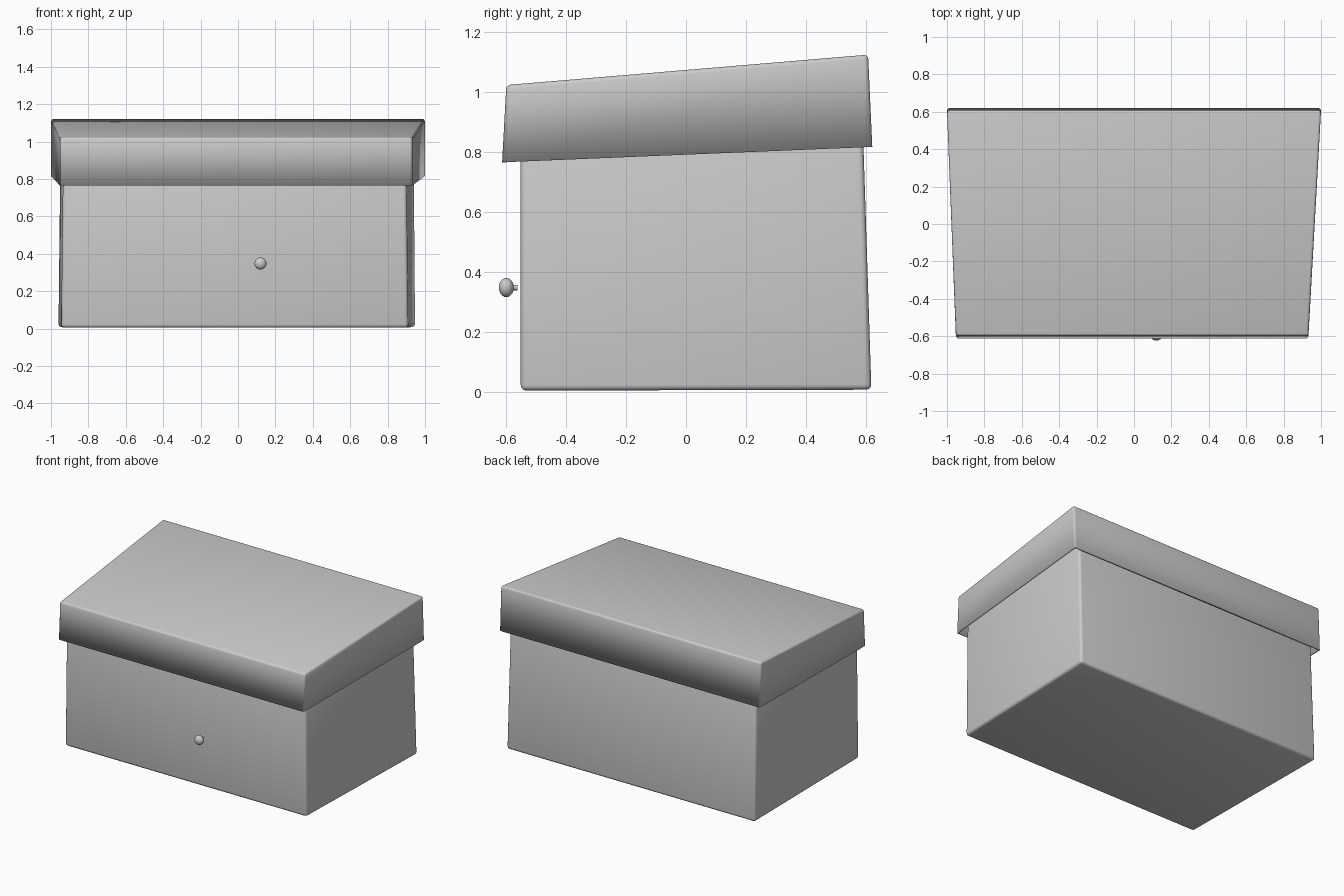
import bpy, bmesh, math

if "Cube" in bpy.data.objects:
    bpy.data.objects.remove(bpy.data.objects["Cube"])


def finish(obj):
    bpy.ops.object.select_all(action='DESELECT')
    obj.select_set(True)
    bpy.context.view_layer.objects.active = obj
    bpy.ops.object.shade_smooth_by_angle(angle=math.radians(40))


def tapered_box(name, front_bottom, back_bottom, back_top, front_top, bevel, wall=0):
    """Each rail is (x_left, x_right, y, z); wall > 0 leaves the underside open."""
    bm = bmesh.new()
    rails = [[bm.verts.new((x, y, z)) for x in (x0, x1)]
             for x0, x1, y, z in (front_bottom, back_bottom, back_top, front_top)]
    for i in range(4):
        if wall and i == 0:
            continue
        a, b = rails[i], rails[(i + 1) % 4]
        bm.faces.new((a[0], b[0], b[1], a[1]))
    for side in (0, 1):
        bm.faces.new([r[side] for r in rails])
    bmesh.ops.recalc_face_normals(bm, faces=bm.faces)
    edges = [e for e in bm.edges if not e.is_boundary]
    bmesh.ops.bevel(bm, geom=edges, offset=bevel, segments=3, profile=0.5,
                    affect='EDGES', clamp_overlap=True)
    bmesh.ops.recalc_face_normals(bm, faces=bm.faces)
    mesh = bpy.data.meshes.new(name)
    bm.to_mesh(mesh)
    bm.free()
    obj = bpy.data.objects.new(name, mesh)
    bpy.context.collection.objects.link(obj)
    if wall:
        mod = obj.modifiers.new("wall", 'SOLIDIFY')
        mod.thickness = wall
        mod.offset = -1
    finish(obj)
    return obj


# Box body, slightly wider at the back
tapered_box("box_body",
            (-0.945, 0.91, -0.55, 0.005), (-0.96, 0.947, 0.617, 0.008),
            (-0.95, 0.94, 0.588, 0.90), (-0.935, 0.90, -0.55, 0.86), 0.018)

# Sloping overhanging lid, hollow underneath
tapered_box("box_lid",
            (-0.952, 0.932, -0.612, 0.765), (-1.0, 1.0, 0.62, 0.816),
            (-1.0, 1.0, 0.606, 1.123), (-0.952, 0.932, -0.598, 1.022), 0.014, wall=0.012)

# Knob: flattened ball with a short stem
bpy.ops.mesh.primitive_uv_sphere_add(segments=24, ring_count=12, radius=1,
                                     location=(0.12, -0.598, 0.348))
knob = bpy.context.object
knob.name = "knob"
knob.scale = (0.032, 0.025, 0.032)
finish(knob)
bpy.ops.mesh.primitive_cylinder_add(vertices=16, radius=0.009, depth=0.025,
                                    location=(0.12, -0.573, 0.348),
                                    rotation=(math.pi / 2, 0, 0))
stem = bpy.context.object
stem.name = "knob_stem"
finish(stem)
